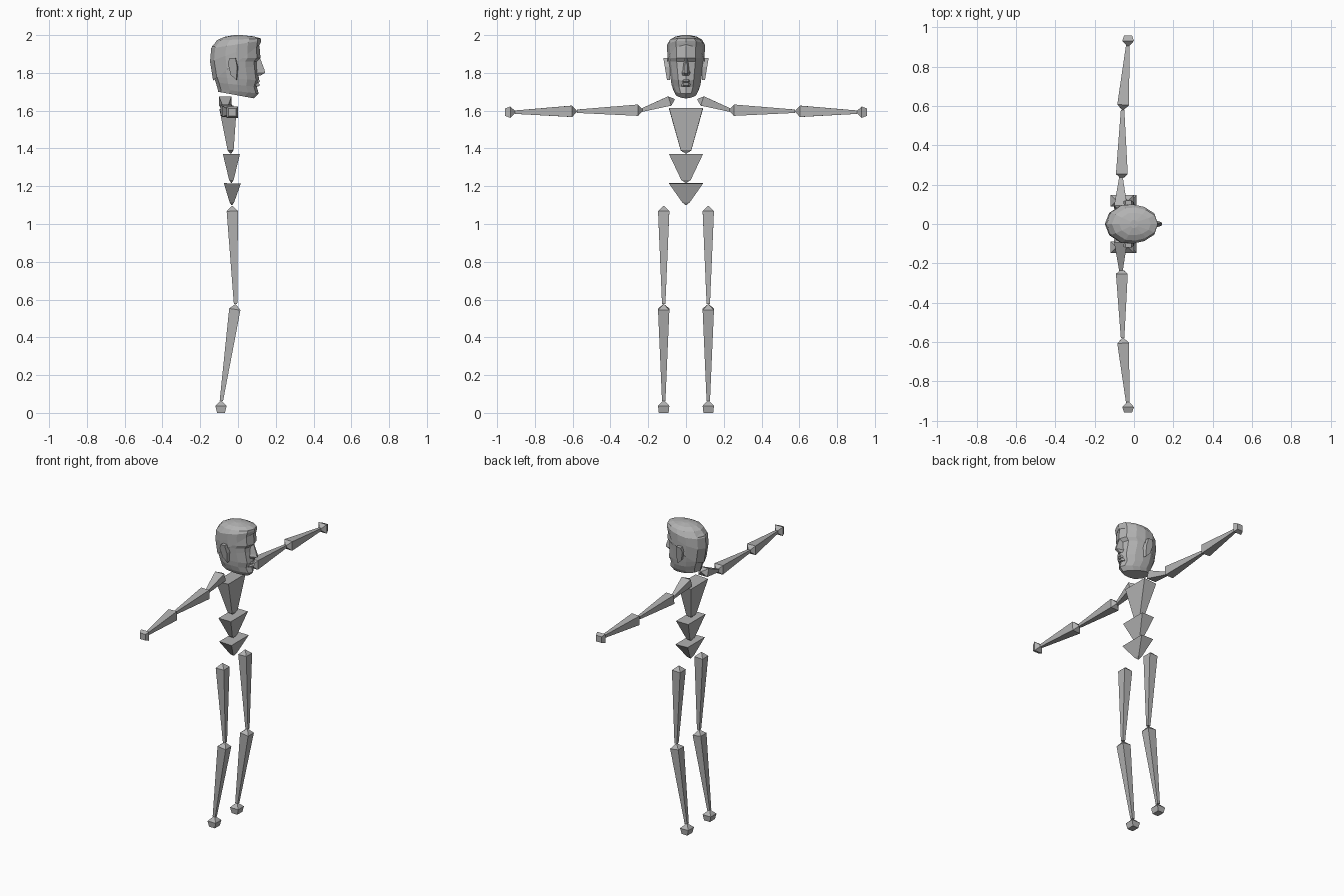
import bpy, bmesh
from mathutils import Vector

cube = bpy.data.objects.get("Cube")
if cube:
    bpy.data.objects.remove(cube, do_unlink=True)

grey = bpy.data.materials.new("plain_grey")
grey.use_nodes = True
grey.diffuse_color = (0.45, 0.45, 0.45, 1)
grey.node_tree.nodes["Principled BSDF"].inputs["Base Color"].default_value = (0.45, 0.45, 0.45, 1)


def finish(name, bm):
    bmesh.ops.remove_doubles(bm, verts=bm.verts, dist=0.0001)
    bmesh.ops.recalc_face_normals(bm, faces=bm.faces)
    mesh = bpy.data.meshes.new(name)
    bm.to_mesh(mesh)
    bm.free()
    mesh.materials.append(grey)
    obj = bpy.data.objects.new(name, mesh)
    bpy.context.collection.objects.link(obj)
    return obj


def loft(name, rings, cap_start=True, cap_end=True):
    """Skin a list of equal-length point rings with flat faces."""
    bm = bmesh.new()
    rows = [[bm.verts.new(p) for p in ring] for ring in rings]
    n = len(rows[0])
    for low, high in zip(rows, rows[1:]):
        for i in range(n):
            j = (i + 1) % n
            bm.faces.new((low[i], low[j], high[j], high[i]))
    if cap_start:
        bm.faces.new(rows[0][::-1])
    if cap_end:
        bm.faces.new(rows[-1])
    return finish(name, bm)


def bone(name, start, end, neck, wide, tip):
    """Pointed start, square ring at distance neck, square blunt end; sizes are (x, side)."""
    a, b = Vector(start), Vector(end)
    d = (b - a).normalized()
    side = d.cross(Vector((1, 0, 0))).normalized()
    fwd = side.cross(d)
    corners = ((1, 1), (1, -1), (-1, -1), (-1, 1))

    def square(c, size):
        return [c + fwd * size[0] * u + side * size[1] * v for u, v in corners]

    point = square(a, (0.002, 0.002))
    return loft(name, [point, square(a + d * neck, wide), square(b, tip)])


# Torso segments, each an inverted wedge
bone("hips", (-0.033, 0, 1.10), (-0.03, 0, 1.215), 0.015, (0.012, 0.02), (0.045, 0.09))
bone("abdomen", (-0.035, 0, 1.218), (-0.035, 0, 1.37), 0.015, (0.012, 0.025), (0.045, 0.09))
bone("chest", (-0.038, 0, 1.373), (-0.053, 0, 1.612), 0.017, (0.016, 0.028), (0.046, 0.09))

# Limbs, mirrored across the body
ring, blunt = (0.03, 0.03), (0.009, 0.009)
for label, s in (("left", 1), ("right", -1)):
    leg = 0.118 * s
    bone(label + "_thigh", (-0.031, leg, 1.095), (-0.013, leg, 0.577), 0.027, ring, blunt)
    bone(label + "_shin", (-0.013, leg, 0.575), (-0.088, leg, 0.064), 0.027, ring, blunt)
    bone(label + "_foot", (-0.09, leg, 0.066), (-0.09, leg, 0), 0.029, ring, (0.021, 0.026))
    bone(label + "_collarbone", (-0.068, 0.06 * s, 1.66), (-0.066, 0.236 * s, 1.602),
         0.028, (0.033, 0.026), blunt)
    bone(label + "_upper_arm", (-0.062, 0.228 * s, 1.603), (-0.058, 0.578 * s, 1.597), 0.026, ring, blunt)
    bone(label + "_forearm", (-0.057, 0.578 * s, 1.597), (-0.032, 0.905 * s, 1.592), 0.027, ring, blunt)
    bone(label + "_hand", (-0.03, 0.9 * s, 1.592), (-0.03, 0.957 * s, 1.592), 0.03, ring, (0.02, 0.02))

# Head outline: position from back to front, and share of the half width
HALF = ((0, 0), (0.08, 0.55), (0.3, 0.95), (0.52, 1), (0.74, 0.88), (0.93, 0.55), (1, 0))


def head_ring(z_back, z_front, back, front, half, taper):
    left = []
    for u, v in HALF:
        width = half * v * (1 + (taper - 1) * u)
        left.append(Vector((back + (front - back) * u, width, z_back + (z_front - z_back) * u)))
    return left + [Vector((p.x, -p.y, p.z)) for p in left[-2:0:-1]]


# Head from neck stub and chin up to the crown
loft("head", [head_ring(*r) for r in (
    (1.70, 1.665, -0.105, 0.085, 0.070, 0.55),
    (1.715, 1.69, -0.108, 0.110, 0.080, 0.6),
    (1.75, 1.725, -0.118, 0.100, 0.088, 0.75),
    (1.78, 1.76, -0.130, 0.112, 0.091, 0.8),
    (1.83, 1.83, -0.141, 0.104, 0.094, 0.9),
    (1.86, 1.86, -0.143, 0.102, 0.095, 0.95),
    (1.88, 1.88, -0.143, 0.119, 0.096, 0.95),
    (1.94, 1.94, -0.138, 0.114, 0.096, 0.95),
    (1.97, 1.975, -0.110, 0.100, 0.080, 0.95))])

# Hair cap with a hairline rising toward the forehead
loft("hair", [head_ring(*r) for r in (
    (1.76, 1.95, -0.132, 0.116, 0.100, 0.95),
    (1.86, 1.96, -0.148, 0.120, 0.102, 0.95),
    (1.93, 1.97, -0.142, 0.122, 0.102, 0.95),
    (1.972, 1.982, -0.112, 0.121, 0.088, 0.9),
    (1.99, 1.993, -0.075, 0.085, 0.06, 0.9),
    (2.0, 2.0, -0.02, 0.02, 0.02, 1))], cap_start=False)

# Nose: slim bridge widening to the nostrils
loft("nose", [[(x0, -w, z), (x1, -w * 0.3, z), (x1, w * 0.3, z), (x0, w, z)] for z, x0, x1, w in (
    (1.785, 0.095, 0.118, 0.02), (1.80, 0.095, 0.143, 0.024),
    (1.815, 0.095, 0.141, 0.018), (1.875, 0.095, 0.118, 0.01))])

# Lips
for name, z in (("upper_lip", 1.757), ("lower_lip", 1.737)):
    loft(name, [[(0.08, -0.03, h), (x, -0.012, h), (x, 0.012, h), (0.08, 0.03, h)]
                for h, x in ((z - 0.009, 0.108), (z, 0.118), (z + 0.009, 0.108))])

# Ears: flattened six-sided shells leaning outward
EAR = ((-0.005, 1.762), (-0.035, 1.79), (-0.05, 1.85), (-0.04, 1.88), (-0.01, 1.88), (0.0, 1.83))
for label, s in (("left", 1), ("right", -1)):
    inner = [(x, 0.085 * s, z) for x, z in EAR]
    outer = [(x - 0.004, (0.1 + (z - 1.76) * 0.17) * s, z) for x, z in EAR]
    loft(label + "_ear", [inner, outer])
